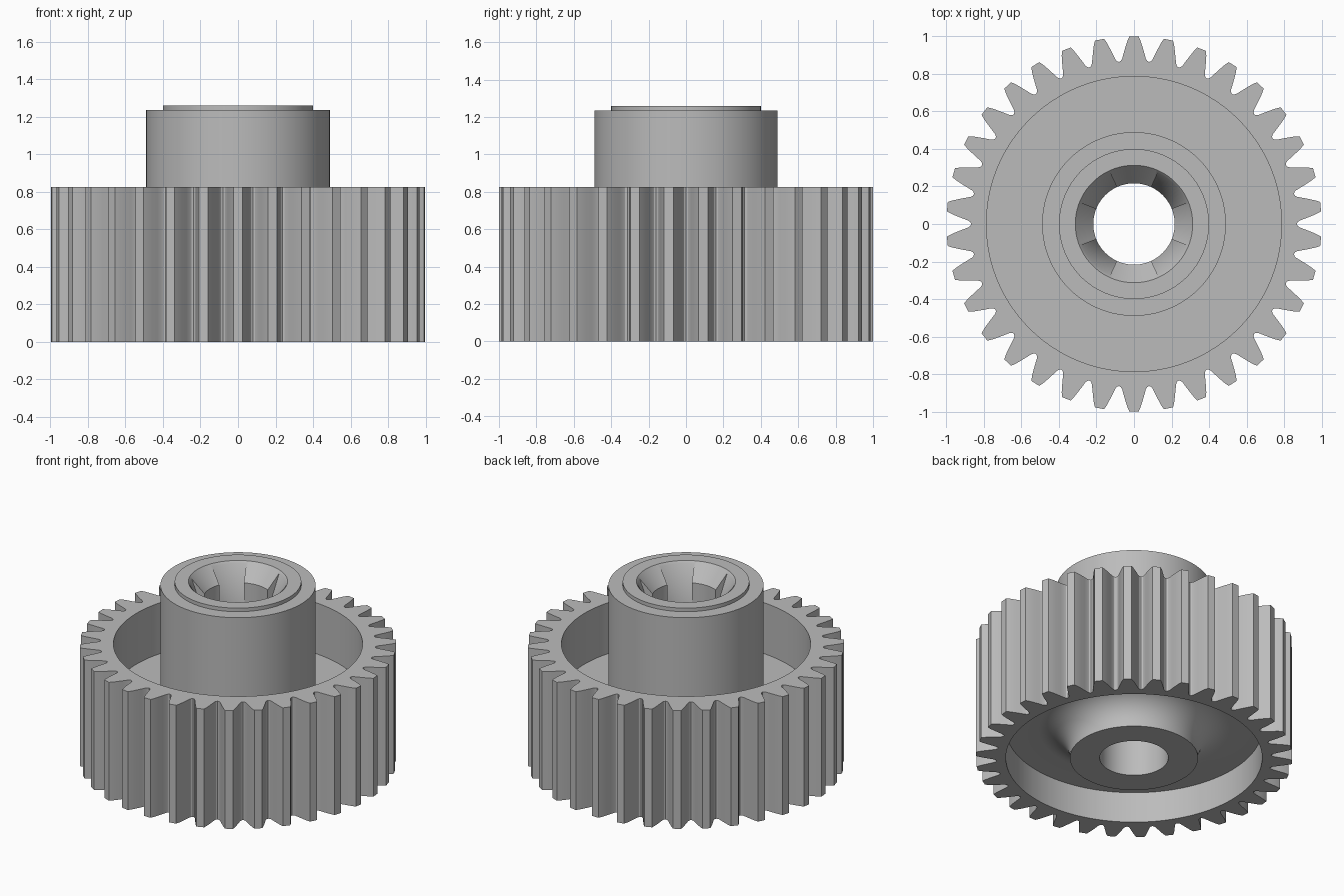
import bpy
import bmesh
from math import sin, cos, pi, radians, tau

cube = bpy.data.objects.get("Cube")
if cube:
    bpy.data.objects.remove(cube, do_unlink=True)

TEETH = 34
HEIGHT = 0.825

grey = bpy.data.materials.new("plain_grey")
grey.use_nodes = True
COLOUR = (0.5, 0.5, 0.5, 1)
grey.diffuse_color = COLOUR
grey.node_tree.nodes["Principled BSDF"].inputs["Base Color"].default_value = COLOUR


def make_object(name, bm):
    bmesh.ops.recalc_face_normals(bm, faces=bm.faces)
    mesh = bpy.data.meshes.new(name)
    bm.to_mesh(mesh)
    bm.free()
    mesh.materials.append(grey)
    obj = bpy.data.objects.new(name, mesh)
    bpy.context.collection.objects.link(obj)
    return obj


def activate(obj):
    bpy.ops.object.select_all(action='DESELECT')
    obj.select_set(True)
    bpy.context.view_layer.objects.active = obj


def ring(bm, points):
    return [bm.verts.new(p) for p in points]


def skin(bm, rows, wrap_rows=True, wrap_cols=True):
    """Join neighbouring rows of vertices with quads."""
    n, m = len(rows), len(rows[0])
    for r in range(n if wrap_rows else n - 1):
        a, b = rows[r], rows[(r + 1) % n]
        for c in range(m if wrap_cols else m - 1):
            d = (c + 1) % m
            bm.faces.new((a[c], a[d], b[d], b[c]))


def circle(angles, radius, z):
    return [(radius * cos(a), radius * sin(a), z) for a in angles]


# Toothed rim: curved flanks, narrow tips, rounded roots
flank = [(0.868, 0.080), (0.873, 0.070), (0.885, 0.063), (0.91, 0.056),
         (0.944, 0.046), (0.975, 0.036), (1.0, 0.025)]
tooth = [(r, w / r) for r, w in flank]
tooth = [(r, a) for r, a in tooth] + [(r, -a) for r, a in reversed(tooth)]
outline = [(r, pi / 2 + i * tau / TEETH - a) for i in range(TEETH) for r, a in tooth]
angles = [a for _, a in outline]

bm = bmesh.new()
rows = [ring(bm, [(r * cos(a), r * sin(a), z) for r, a in outline]) for z in (0, HEIGHT)]
for r, z in [(0.787, HEIGHT), (0.787, 0.35), (0.81, 0.35), (0.81, 0)]:
    rows.append(ring(bm, circle(angles, r, z)))
skin(bm, rows)
rim = make_object("toothed_rim", bm)

# Web and hub: one turned profile with a concave fillet under the web
WEB_LOW, WEB_HIGH, FOOT = 0.215, 0.47, 0.405
profile = [(0.83, WEB_LOW)]
for i in range(13):
    t = pi / 2 * (1 - i / 12)
    profile.append((FOOT + 0.2 * (1 - cos(t)), WEB_LOW - 0.2 + 0.2 * sin(t)))
profile += [(FOOT, 0), (0.217, 0), (0.217, 1.15), (0.313, 1.26), (0.40, 1.26),
            (0.40, 1.235), (0.49, 1.235), (0.49, WEB_HIGH), (0.83, WEB_HIGH)]
STEPS = 128
turn = [i * tau / STEPS for i in range(STEPS)]
bm = bmesh.new()
skin(bm, [ring(bm, circle(turn, r, z)) for r, z in profile])
hub = make_object("web_and_hub", bm)

# Four tapered slots cut in the countersink of the bore
slot_profile = [(0.1, 0.95), (0.2, 0.95), (0.319, 1.3), (0.1, 1.3)]
bm = bmesh.new()
for centre in (43.5, 136.5, 223.5, 316.5):
    arc = [radians(centre - 21.5 + 43 * i / 12) for i in range(13)]
    rows = [ring(bm, circle(arc, r, z)) for r, z in slot_profile]
    skin(bm, rows, wrap_cols=False)
    for end in (0, -1):
        bm.faces.new([row[end] for row in rows])
cutter = make_object("slot_cutter", bm)
cutter.hide_render = True

cut = hub.modifiers.new("slots", 'BOOLEAN')
cut.operation = 'DIFFERENCE'
cut.solver = 'EXACT'
cut.object = cutter
activate(hub)
bpy.ops.object.modifier_apply(modifier=cut.name)
bpy.data.objects.remove(cutter, do_unlink=True)

# Smooth round walls, crisp edges
for obj in (rim, hub):
    activate(obj)
    bpy.ops.object.shade_smooth_by_angle(angle=radians(25))
